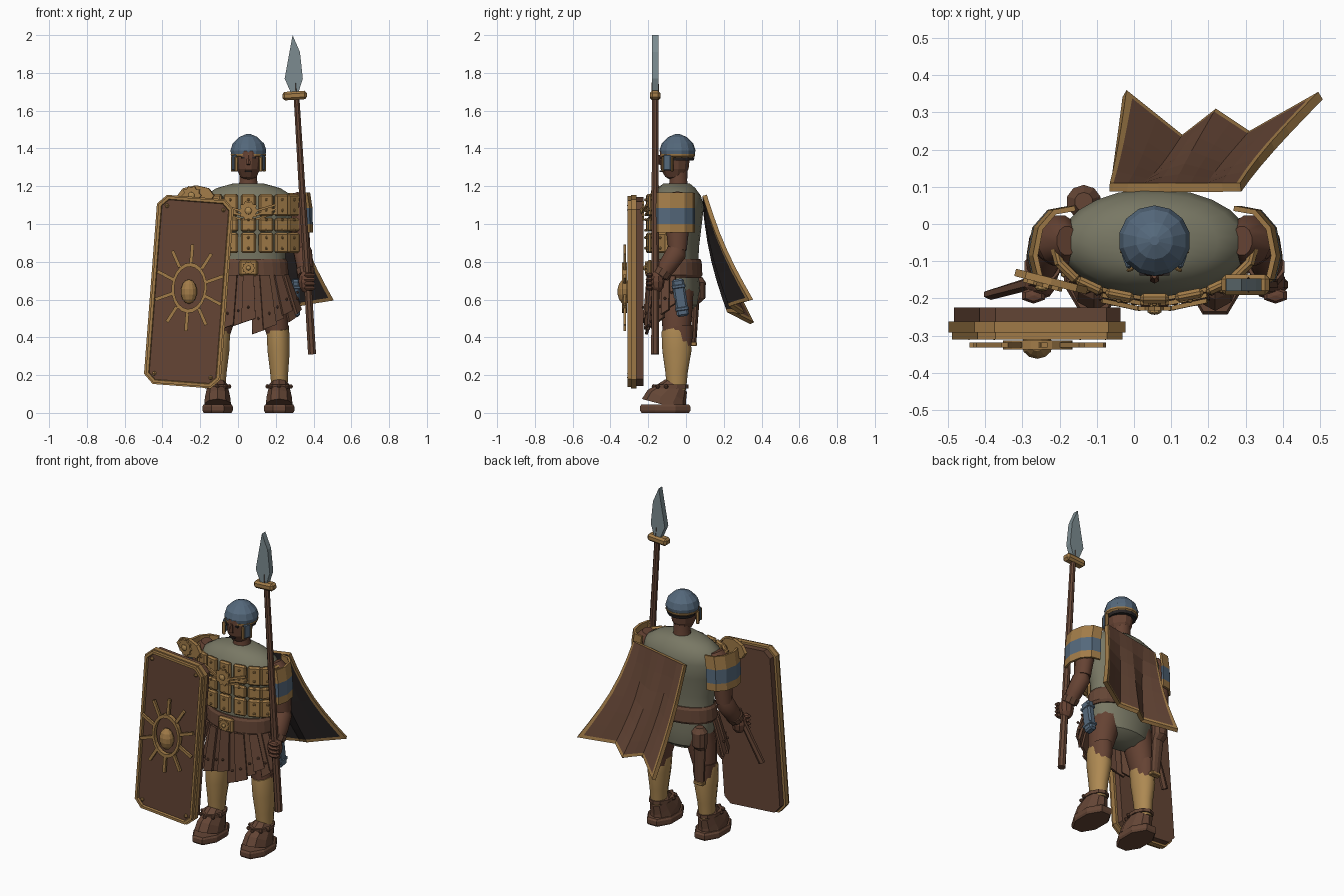
import bpy, bmesh, math
from mathutils import Matrix, Vector

if "Cube" in bpy.data.objects:
    bpy.data.objects.remove(bpy.data.objects["Cube"])


def material(name, red, green, blue):
    mat = bpy.data.materials.new(name)
    mat.use_nodes = True
    mat.diffuse_color = (red, green, blue, 1)
    mat.node_tree.nodes["Principled BSDF"].inputs["Base Color"].default_value = (red, green, blue, 1)
    return mat


LEATHER = material("brown leather", .128, .06, .036)
SKIN = material("brown skin", .13, .055, .033)
GOLD = material("aged gold", .36, .2, .065)
GREAVE = material("ochre greave", .42, .25, .085)
TUNIC = material("grey green tunic", .19, .187, .128)
BLUE = material("slate blue", .09, .14, .2)
STEEL = material("spear steel", .2, .26, .28)
DARK = material("dark lining", .022, .018, .018)
MID = .055  # body centre line
FRONT = Matrix.Rotation(math.pi / 2, 4, 'X')  # flat shapes turned to face the front


def finish(bm, name, mats, smooth=False, bevel=0, solid=None):
    if solid is None:
        bmesh.ops.recalc_face_normals(bm, faces=bm.faces)
    mesh = bpy.data.meshes.new(name)
    bm.to_mesh(mesh)
    bm.free()
    obj = bpy.data.objects.new(name, mesh)
    bpy.context.collection.objects.link(obj)
    for mat in mats if isinstance(mats, list) else [mats]:
        mesh.materials.append(mat)
    if bevel:
        mod = obj.modifiers.new("bevel", 'BEVEL')
        mod.width, mod.segments = bevel, 1
    if solid:
        mod = obj.modifiers.new("thickness", 'SOLIDIFY')
        mod.thickness, mod.offset = solid
        mod.material_offset, mod.material_offset_rim = (1, 2) if len(mesh.materials) > 3 else (0, 0)
    if smooth:
        bpy.ops.object.select_all(action='DESELECT')
        obj.select_set(True)
        bpy.context.view_layer.objects.active = obj
        bpy.ops.object.shade_smooth_by_angle(angle=math.radians(40))


def loft(name, rings, mat, sides=10, smooth=False):
    """Rings of (x, y, z, radius across, radius deep) joined along a path."""
    bm, loops = bmesh.new(), []
    points = [Vector(r[:3]) for r in rings]
    for i, ring in enumerate(rings):
        along = (points[min(i + 1, len(points) - 1)] - points[max(i - 1, 0)]).normalized()
        across = (Vector((1, 0, 0)) - along * along.x).normalized()
        deep = along.cross(across)
        angles = [math.tau * (k + .5) / sides for k in range(sides)]
        loops.append([bm.verts.new(points[i] + across * ring[3] * math.cos(a) + deep * ring[4] * math.sin(a))
                      for a in angles])
    for low, high in zip(loops, loops[1:]):
        for k in range(sides):
            n = (k + 1) % sides
            bm.faces.new((low[k], low[n], high[n], high[k]))
    bm.faces.new(loops[0][::-1])
    bm.faces.new(loops[-1])
    finish(bm, name, mat, smooth)


def balls(name, centres, radii, mat, sides=10):
    bm = bmesh.new()
    for c in centres:
        bmesh.ops.create_uvsphere(bm, u_segments=sides, v_segments=sides // 2 + 1, radius=1,
                                  matrix=Matrix.Translation(c) @ Matrix.Diagonal((*radii, 1)))
    finish(bm, name, mat)


def boxes(name, frames, mat, bevel=0):
    """Each frame is a placement matrix and a size."""
    bm = bmesh.new()
    for place, size in frames:
        bmesh.ops.create_cube(bm, size=1, matrix=place @ Matrix.Diagonal((*size, 1)))
    finish(bm, name, mat, bevel=bevel)


def plate(name, outline, depth, place, mats, rim=0):
    """Flat outline pushed forward; rim leaves a raised border round a second colour."""
    bm = bmesh.new()
    face = bm.faces.new([bm.verts.new((x, y, 0)) for x, y in outline])
    new = bmesh.ops.extrude_face_region(bm, geom=[face])["geom"]
    bmesh.ops.translate(bm, vec=(0, 0, depth), verts=[g for g in new if isinstance(g, bmesh.types.BMVert)])
    top = next(g for g in new if isinstance(g, bmesh.types.BMFace))
    if rim:
        bmesh.ops.inset_region(bm, faces=[top], thickness=rim, depth=0)
        bmesh.ops.inset_region(bm, faces=[top], thickness=rim / 4, depth=-.012)
        top.material_index = 1
    bm.transform(place)
    finish(bm, name, mats)


def circle(radius, tall, count, ripple=0):
    return [((1 + ripple * (-1) ** k) * radius * math.cos(math.tau * k / count),
             (1 + ripple * (-1) ** k) * tall * math.sin(math.tau * k / count)) for k in range(count)]


def on_body(angle, rx, ry, z, cy=-.06):
    return Vector((MID + rx * math.cos(angle), cy + ry * math.sin(angle), z))


def body(name, rows, mat, cy=-.05, sides=24, smooth=True):
    loft(name, [(MID, cy, z, rx, ry) for z, rx, ry in rows], mat, sides, smooth)


# Torso, belt, neck and head
body("tunic", [(.53, .09, .06), (.57, .17, .11), (.66, .2, .125), (.77, .195, .115), (.88, .2, .12), (1, .235, .135),
               (1.09, .255, .145), (1.15, .235, .13), (1.19, .17, .1), (1.215, .08, .07)], TUNIC)
body("belt", [(.715, .205, .13), (.73, .215, .138), (.8, .21, .134), (.815, .2, .126)], LEATHER, smooth=False)
body("neck", [(1.17, .06, .06), (1.23, .048, .048), (1.32, .048, .05)], SKIN, -.04, 12)
body("head", [(1.235, .022, .025), (1.25, .045, .052), (1.29, .064, .076), (1.35, .074, .083), (1.385, .07, .08),
              (1.43, .05, .05)], SKIN, -.06, 12, False)
loft("nose", [(MID, -.14, 1.365, .007, .007), (MID, -.148, 1.315, .014, .012)], SKIN, 6)
boxes("eyes_and_mouth", [(Matrix.Translation((MID + dx, y, z)), (w, .02, .008)) for dx, y, z, w in
                         ((-.028, -.129, 1.352, .024), (.028, -.129, 1.352, .024), (0, -.13, 1.28, .035))], DARK)

# Helmet with cheek guards and gold trim
body("helmet", [(1.365, .093, .09), (1.39, .097, .095), (1.425, .086, .084), (1.46, .05, .05), (1.476, .012, .012)],
     BLUE, -.045, 14, False)
body("helmet_band", [(1.352, .085, .083), (1.36, .095, .093), (1.37, .096, .094)], GOLD, -.045, 14, False)
body("helmet_lining", [(1.335, .08, .075), (1.352, .085, .08)], DARK, -.035, 14, False)
for side, label in ((1, "left"), (-1, "right")):
    tilt = Matrix.Translation((MID + side * .074, -.098, 1.325)) @ Matrix.Rotation(side * -.35, 4, 'Z')
    boxes(label + "_cheek_guard", [(tilt, (.016, .045, .085))], BLUE, .006)
    boxes(label + "_cheek_trim", [(tilt @ Matrix.Translation((0, dy, -.008)), (.02, .01, .08))
                                  for dy in (-.026, .026)], GOLD, .004)

# Chest plates in three curved rows, with rivets
frames, rivets = [], []
for z, height in ((1.1, .115), (.995, .072), (.9, .108)):
    for k in range(-4, 5):
        angle = -math.pi / 2 + k * .36
        spot = on_body(angle, .265, .14, z)
        turn = math.atan2(math.sin(angle) / .14, math.cos(angle) / .265)
        frames.append((Matrix.Translation(spot) @ Matrix.Rotation(turn, 4, 'Z'), (.026, .078, height)))
        out = Vector((math.cos(turn), math.sin(turn), 0)) * .014
        rivets += [spot + out + Vector((0, 0, dz)) for dz in (-.028, .028)]
boxes("chest_plates", frames, GOLD, .009)
balls("chest_rivets", rivets, (.008, .008, .008), GOLD, 6)


# Sunburst ornaments on chest and shoulder, and the buckle
def sunburst(name, place, size):
    plate(name, circle(size, size, 20, .12), .01, place, GOLD)
    balls(name + "_centre", [place @ Vector((0, 0, .012))], (size * .4, .01, size * .4), GREAVE)


sunburst("chest_sun", Matrix.Translation((MID, -.222, 1.07)) @ FRONT, .048)
boxes("chest_wings", [(Matrix.Translation((MID + s * .09, -.217 + .015 * k, 1.085 - .022 * k))
                       @ Matrix.Rotation(s * -.3, 4, 'Y') @ Matrix.Rotation(s * .2, 4, 'Z'), (.11, .012, .012))
                      for s in (1, -1) for k in range(3)], GOLD)
shoulder = Matrix.Translation((-.22, -.145, 1.15)) @ Matrix.Rotation(-.25, 4, 'Z') @ FRONT
plate("shoulder_plate", circle(.1, .055, 8), .02, shoulder, GOLD)
sunburst("shoulder_sun", shoulder @ Matrix.Translation((-.02, 0, .02)), .048)
boxes("belt_buckle", [(Matrix.Translation((MID, -.192, .767)), (.1, .03, .085))], GOLD, .01)
sunburst("buckle_sun", Matrix.Translation((MID, -.207, .767)) @ FRONT, .032)

# Skirt of ragged leather strips round the front
bm, studs = bmesh.new(), []
for k in range(15):
    angle, half = math.pi + math.pi * (k + .5) / 15, .135
    drop = .44 + .02 * (k * 5 % 4) + .1 * abs(math.cos(angle)) ** 3
    grow = k % 2 * .012
    corners = [on_body(angle - half, .2 + grow, .13 + grow, .73), on_body(angle + half, .2 + grow, .13 + grow, .73),
               on_body(angle + half, .27 + grow, .15 + grow, drop), on_body(angle - half, .27 + grow, .15 + grow, drop - .025)]
    bm.faces.new([bm.verts.new(c) for c in corners])
    studs.append(on_body(angle, .262 + grow, .155 + grow, drop + .06))
finish(bm, "skirt_strips", LEATHER, solid=(.014, 0))
balls("skirt_studs", studs, (.008, .008, .008), LEATHER, 6)

# Arms, shoulder guards, legs and boots, mirrored about the centre line
for side, label in ((1, "left"), (-1, "right")):
    def limb(part, rings, mat, sides=10, smooth=False):
        loft(label + part, [(MID + side * dx, *rest) for dx, *rest in rings], mat, sides, smooth)

    limb("_upper_arm", [(.235, -.045, 1.16, .03, .04), (.255, -.045, 1.11, .06, .07), (.272, -.045, .98, .052, .064),
                        (.285, -.045, .86, .045, .05)], SKIN, 12, True)
    limb("_forearm", [(.285, -.035, .895, .03, .035), (.288, -.05, .85, .05, .056), (.3, -.1, .775, .046, .05),
                      (.305, -.135, .72, .034, .036)], SKIN, 12, True)
    limb("_wrist_cuff", [(.302, -.115, .755, .05, .05), (.304, -.135, .725, .045, .045)], LEATHER)
    balls(label + "_hand", [(MID + side * .308, -.158, .695)], (.045, .045, .062), SKIN)
    balls(label + "_fingers", [(MID + side * .325, -.192, .66 + .023 * k) for k in range(4)], (.036, .022, .014), SKIN, 6)

    plan = ((.225, .042), (.28, .032), (.318, -.012), (.332, -.085), (.318, -.145), (.285, -.165))
    bm = bmesh.new()
    rows = [[bm.verts.new((MID + side * (dx + flare), y, z)) for dx, y in plan]
            for z, flare in ((1.165, -.012), (1.085, 0), (1, .002), (.955, .004))]
    for r, (upper, lower) in enumerate(zip(rows, rows[1:])):
        for k in range(len(plan) - 1):
            bm.faces.new((upper[k], upper[k + 1], lower[k + 1], lower[k])).material_index = r % 2
    finish(bm, label + "_shoulder_guard", [GOLD, BLUE], solid=(.014, 0))

    limb("_thigh", [(.1, -.045, .68, .085, .09), (.13, -.05, .56, .082, .088), (.155, -.05, .42, .06, .074)], SKIN, 12, True)
    limb("_calf", [(.16, -.03, .33, .05, .056), (.157, -.035, .4, .058, .073), (.157, -.04, .46, .06, .078)], SKIN, 12, True)
    limb("_greave", [(.165, -.05, .12, .043, .052), (.163, -.05, .22, .05, .062), (.16, -.048, .33, .061, .08),
                     (.157, -.054, .42, .062, .078), (.157, -.06, .45, .057, .072)], GREAVE, 12, True)
    limb("_sole", [(.163, -.11, 0, .08, .136), (.163, -.11, .012, .087, .144), (.163, -.11, .034, .087, .144),
                   (.163, -.11, .045, .08, .136)], LEATHER, 8)
    limb("_boot", [(.163, -.108, .04, .074, .13), (.163, -.1, .07, .07, .115), (.163, -.075, .105, .062, .088),
                   (.163, -.052, .145, .053, .066)], LEATHER)
    limb("_ankle_strap", [(.163, -.075, .13, .064, .088), (.163, -.075, .15, .064, .088)], LEATHER)
    balls(label + "_boot_studs", [(MID + side * .163 + .065 * math.cos(a), -.08 + .09 * math.sin(a), .14)
                                  for a in (3.4, 4, 4.7, 5.4, 6)], (.012, .012, .012), LEATHER, 6)

# Cape with folded hem, dark lining and thin gold border
hem = [Vector(p) for p in ((-.02, .36, .48), (.13, .24, .54), (.22, .31, .53), (.31, .25, .57), (.495, .355, .6))]
bm, grid = bmesh.new(), []
across = (0, .028, .14, .25, .37, .5, .62, .75, .86, .972, 1)
for v in (0, .18, .36, .54, .7, .85, .97, 1):
    row = []
    for u in across:
        i = min(int(u * 4), 3)
        low = hem[i].lerp(hem[i + 1], u * 4 - i)
        high = Vector((-.065 + .35 * u, .11, 1.1 + .055 * u))
        sag = Vector((-.03 * u, -.022, 0)) * math.sin(math.pi * v)
        row.append(bm.verts.new(high.lerp(low, v) + sag))
    grid.append(row)
for r, (upper, lower) in enumerate(zip(grid, grid[1:])):
    for k in range(len(across) - 1):
        border = k in (0, len(across) - 2) or r == len(grid) - 2
        bm.faces.new((upper[k], upper[k + 1], lower[k + 1], lower[k])).material_index = 2 if border else 0
finish(bm, "cape", [LEATHER, DARK, GOLD, GOLD], solid=(.024, -1))

# Spear held in the left hand
tip, butt = Vector((.29, -.163, 2)), Vector((.392, -.163, .31))


def on_spear(t, rx, ry):
    return (*tip.lerp(butt, t), rx, ry)


loft("spear_shaft", [on_spear(.16, .016, .018), on_spear(.6, .02, .021), on_spear(1, .023, .023)], LEATHER, 8)
plate("spear_blade", [(.289, 2), (.247, 1.77), (.282, 1.69), (.318, 1.69), (.343, 1.77), (.328, 1.91)], .034,
      Matrix.Translation((0, -.146, 0)) @ FRONT, STEEL)
loft("spear_ridge", [on_spear(.1, .003, .014), on_spear(.19, .007, .022)], LEATHER, 6)
boxes("spear_crossbar", [(Matrix.Translation((.3, -.163, 1.68)) @ Matrix.Rotation(-.06, 4, 'Y'), (.13, .055, .045))], GOLD, .012)

# Shield with sun emblem
lean = Matrix.Translation((-.26, 0, .642)) @ Matrix.Rotation(.076, 4, 'Y') @ FRONT


def at_depth(y):
    return lean @ Matrix.Translation((0, 0, -y))


def chamfered(w, h, c):
    return [(w, h - c), (w - c, h), (c - w, h), (-w, h - c), (-w, c - h), (c - w, -h), (w - c, -h), (w, c - h)]


plate("shield_back", chamfered(.19, .49, .04), .04, at_depth(-.225), LEATHER)
plate("shield_rim", chamfered(.204, .502, .05), .03, at_depth(-.262), GOLD)
plate("shield_front", chamfered(.195, .495, .045), .02, at_depth(-.29), [GOLD, LEATHER], .016)
balls("shield_rivets", [at_depth(-.3) @ Vector((a * .15, b * .445, 0)) for a in (1, -1) for b in (1, -1)],
      (.012, .012, .012), GOLD, 6)
rays = [(at_depth(-.325) @ Matrix.Translation((.138 * math.cos(a), .02 + .182 * math.sin(a), 0))
         @ Matrix.Rotation(math.atan2(.23 * math.sin(a), .17 * math.cos(a)), 4, 'Z'), (.095, .018, .014))
        for a in [math.tau * (k + .5) / 10 for k in range(10)]]
boxes("shield_rays", rays, GOLD)
bm = bmesh.new()
loops = [[bm.verts.new((x, y + .02, 0)) for x, y in circle(s * .094, s * .134, 20)] for s in (1, .84)]
for k in range(20):
    bm.faces.new([loops[0][k], loops[0][k - 1], loops[1][k - 1], loops[1][k]])
bm.transform(at_depth(-.325))
finish(bm, "shield_ring", GOLD, solid=(.025, 0))
balls("shield_boss", [at_depth(-.325)  @ Vector((0, 0, 0))], (.043, .038, .065), GOLD, 12)

# Short sword in the right hand, hip sheath and back sheath
loft("sword", [(-.25, -.15, .78, .02, .02), (-.28, -.16, .7, .018, .018), (-.385, -.19, .47, .022, .014)], LEATHER, 6)
hip = Matrix.Translation((.305, -.03, .61)) @ Matrix.Rotation(.15, 4, 'X')
boxes("hip_sheath", [(hip, (.045, .065, .2))], BLUE, .01)
boxes("hip_sheath_bands", [(hip @ Matrix.Translation((0, 0, dz)), (.052, .073, .02)) for dz in (-.06, .06)], BLUE, .004)
loft("back_sheath", [(-.12, .04, .36, .03, .014), (-.13, .05, .58, .038, .02), (-.135, .06, .61, .045, .042),
                     (-.135, .06, .69, .047, .045), (-.135, .06, .72, .025, .025)], LEATHER)
boxes("back_sheath_tip", [(Matrix.Translation((-.12, .04, .365)), (.066, .034, .022))], GOLD, .004)
